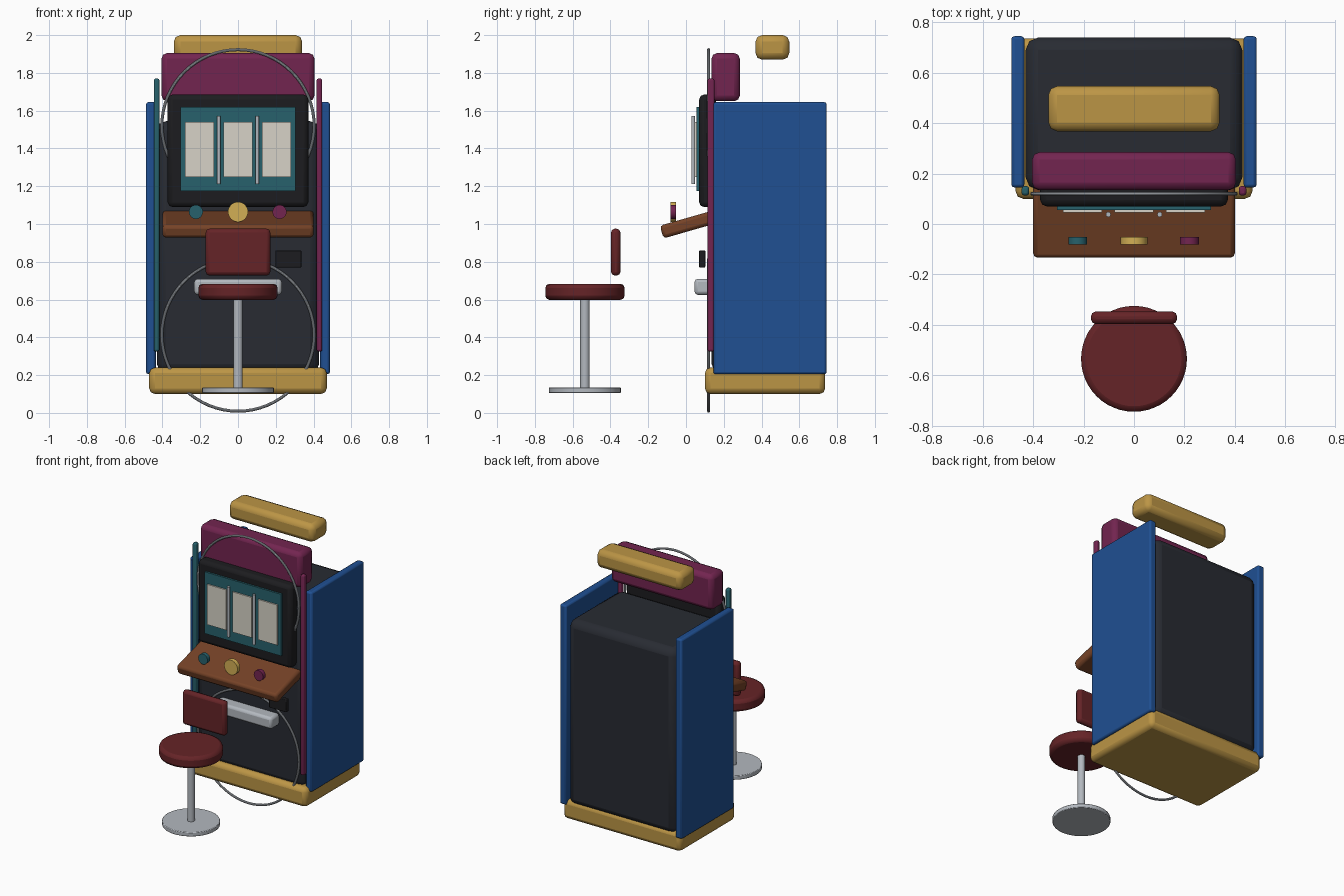
import bpy
from math import radians, pi

if "Cube" in bpy.data.objects:
    bpy.data.objects.remove(bpy.data.objects["Cube"])

COLORS = {
    "gold": (0.50, 0.30, 0.06), "blue": (0.014, 0.08, 0.29), "dark": (0.021, 0.024, 0.032),
    "black": (0.012, 0.012, 0.014), "magenta": (0.17, 0.018, 0.08), "teal": (0.02, 0.12, 0.15),
    "cream": (0.68, 0.65, 0.57), "brown": (0.18, 0.055, 0.02), "red": (0.13, 0.017, 0.02),
    "yellow": (0.65, 0.43, 0.09), "metal": (0.45, 0.48, 0.52),
}
MATS = {}


def finish(obj, name, color, bevel=0.0, segments=2):
    """Name, colour and round off a part."""
    obj.name = name
    if color not in MATS:
        MATS[color] = bpy.data.materials.new(color)
        MATS[color].diffuse_color = (*COLORS[color], 1)
    obj.data.materials.append(MATS[color])
    bpy.ops.object.transform_apply(location=False, rotation=False, scale=True)
    if bevel:
        mod = obj.modifiers.new("Bevel", "BEVEL")
        mod.width = bevel
        mod.segments = segments
        mod.limit_method = "ANGLE"
        mod.angle_limit = radians(40)
    bpy.ops.object.shade_smooth_by_angle(angle=radians(30))
    return obj


def box(name, color, x, y, z, bevel=0.0, tilt=0.0):
    """Box from (min, max) ranges on each axis."""
    ranges = (x, y, z)
    bpy.ops.mesh.primitive_cube_add(size=1, location=[(a + b) / 2 for a, b in ranges],
                                    rotation=(tilt, 0, 0))
    obj = bpy.context.object
    obj.scale = [b - a for a, b in ranges]
    return finish(obj, name, color, bevel)


def cyl(name, color, loc, radius, depth, rot=(0, 0, 0), bevel=0.0, verts=32):
    bpy.ops.mesh.primitive_cylinder_add(vertices=verts, radius=radius, depth=depth,
                                        location=loc, rotation=rot)
    return finish(bpy.context.object, name, color, bevel)


# Cabinet
box("plinth", "gold", (-0.47, 0.47), (0.10, 0.737), (0.10, 0.24), 0.03)
box("cabinet_body", "dark", (-0.43, 0.43), (0.135, 0.74), (0.21, 1.545), 0.05)
for side, s, trim in (("left", -1, "teal"), ("right", 1, "magenta")):
    c = s * 0.461
    box(side + "_side_panel", "blue", (c - 0.026, c + 0.026), (0.145, 0.745), (0.205, 1.645), 0.012)
    c = s * 0.431
    box(side + "_light_strip", trim, (c - 0.015, c + 0.015), (0.113, 0.15), (0.325, 1.77), 0.01)

# Header and top sign
box("header_panel", "magenta", (-0.405, 0.405), (0.135, 0.285), (1.65, 1.905), 0.03)
box("top_sign", "gold", (-0.34, 0.34), (0.368, 0.547), (1.87, 2.0), 0.035)

# Screen with three reels and dividers
box("screen_frame", "black", (-0.372, 0.372), (0.07, 0.16), (1.09, 1.685), 0.025)
box("screen_glass", "teal", (-0.305, 0.305), (0.056, 0.08), (1.175, 1.62))
for i in (-1, 0, 1):
    c = i * 0.204
    box(f"reel_{i + 2}", "cream", (c - 0.077, c + 0.077), (0.046, 0.06), (1.25, 1.54))
for side, s in (("left", -1), ("right", 1)):
    cyl(side + "_reel_divider", "metal", (s * 0.102, 0.038, 1.393), 0.01, 0.36, verts=16)

# Sloped control deck and buttons
box("control_deck", "brown", (-0.40, 0.40), (-0.135, 0.175), (0.965, 1.035), 0.018, radians(16))
for name, color, x, r in (("left_button", "teal", -0.223, 0.037),
                          ("main_button", "yellow", 0, 0.053),
                          ("right_button", "magenta", 0.22, 0.037)):
    cyl(name, color, (x, -0.067, 1.064), r, 0.03, (pi / 2, 0, 0))

# Payout tray and note slot
box("payout_tray", "metal", (-0.232, 0.232), (0.045, 0.15), (0.625, 0.71), 0.018)
box("note_slot", "black", (0.198, 0.335), (0.07, 0.102), (0.77, 0.86), 0.004)

# Decorative tube rings
for name, z in (("upper_ring", 1.52), ("lower_ring", 0.412)):
    bpy.ops.mesh.primitive_torus_add(major_radius=0.403, minor_radius=0.008, major_segments=64,
                                     minor_segments=10, location=(0, 0.12, z),
                                     rotation=(pi / 2, 0, 0))
    finish(bpy.context.object, name, "metal")

# Stool
SY = -0.535
cyl("stool_foot", "metal", (0, SY, 0.12), 0.19, 0.03, bevel=0.004, verts=48)
cyl("stool_post", "metal", (0, SY, 0.365), 0.025, 0.48, verts=24)
cyl("stool_seat", "red", (0, SY, 0.641), 0.21, 0.085, bevel=0.022, verts=48)
box("stool_backrest", "red", (-0.171, 0.171), (-0.397, -0.347), (0.727, 0.975), 0.02)

for m in bpy.data.materials:
    if m.users and not m.is_grease_pencil:
        m.use_nodes = True
        m.node_tree.nodes["Principled BSDF"].inputs["Base Color"].default_value = m.diffuse_color
